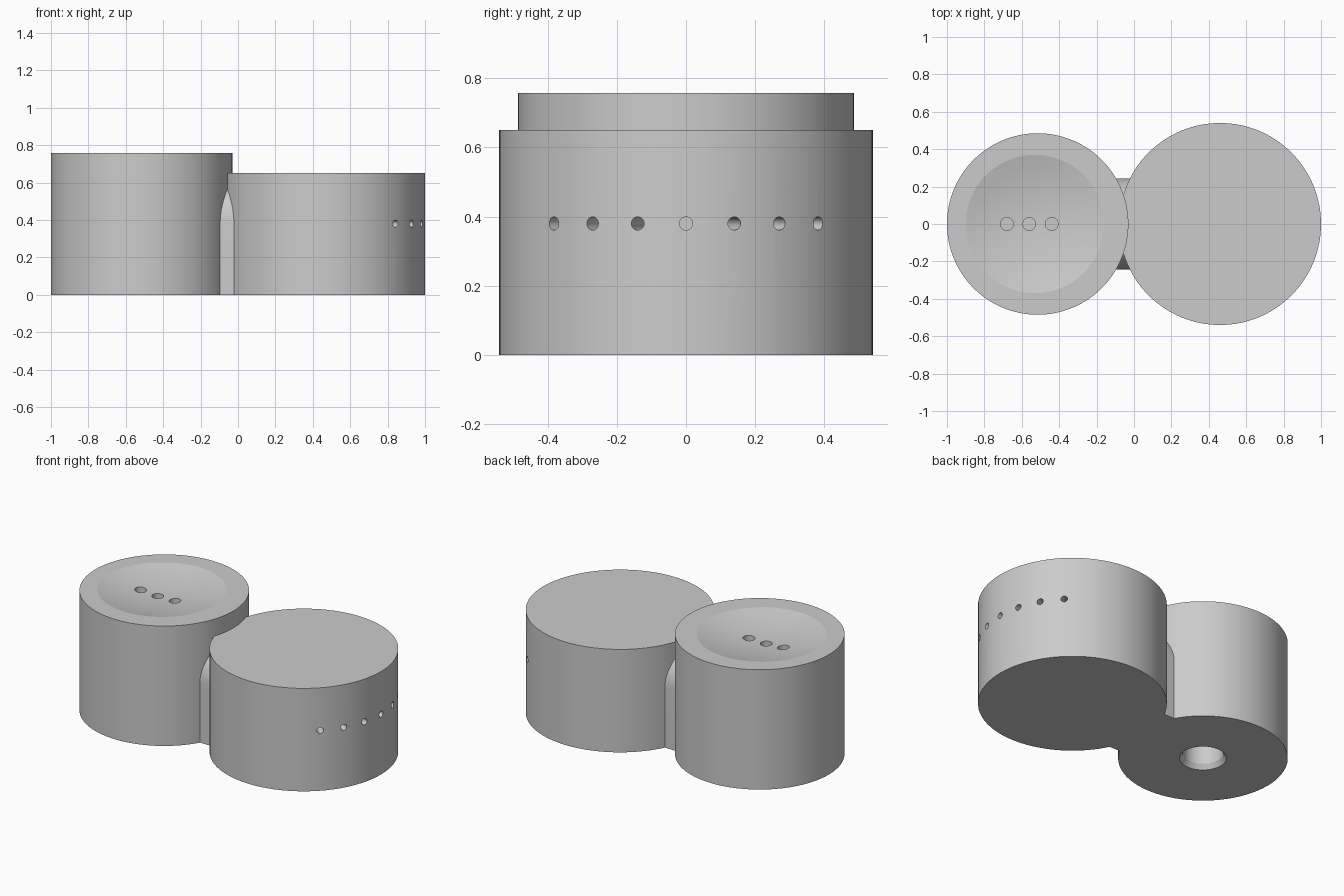
import bpy
import bmesh
import math
from mathutils import Matrix, Vector

start = bpy.data.objects.get("Cube")
if start:
    bpy.data.objects.remove(start, do_unlink=True)

grey = bpy.data.materials.new("plain grey")
grey.use_nodes = True
colour = (0.6, 0.6, 0.6, 1)
grey.diffuse_color = colour
grey.node_tree.nodes["Principled BSDF"].inputs["Base Color"].default_value = colour

TALL_X, TALL_R, TALL_H = -0.515, 0.485, 0.757
LOW_X, LOW_R, LOW_H = 0.46, 0.54, 0.65
HOLE_Z = 0.38


def add_object(name, bm):
    bmesh.ops.recalc_face_normals(bm, faces=bm.faces)
    mesh = bpy.data.meshes.new(name)
    bm.to_mesh(mesh)
    bm.free()
    mesh.materials.append(grey)
    obj = bpy.data.objects.new(name, mesh)
    bpy.context.collection.objects.link(obj)
    return obj


def cylinder(name, radius, length, matrix, segments=48, top_radius=None):
    bm = bmesh.new()
    bmesh.ops.create_cone(
        bm, cap_ends=True, segments=segments, radius1=radius,
        radius2=radius if top_radius is None else top_radius,
        depth=length, matrix=matrix)
    return add_object(name, bm)


def lathe(name, profile, x):
    # Spin a profile that starts and ends on the vertical axis
    bm = bmesh.new()
    verts = [bm.verts.new((x + r, 0, z)) for r, z in profile]
    edges = [bm.edges.new(pair) for pair in zip(verts, verts[1:])]
    bmesh.ops.spin(bm, geom=verts + edges, cent=(x, 0, 0), axis=(0, 0, 1),
                   angle=math.tau, steps=48)
    bmesh.ops.remove_doubles(bm, verts=bm.verts, dist=0.0001)
    return add_object(name, bm)


def cut(obj, cutters):
    for cutter in cutters:
        cutter.hide_render = True
        mod = obj.modifiers.new("cut", "BOOLEAN")
        mod.operation = "DIFFERENCE"
        mod.solver = "EXACT"
        mod.object = cutter
    graph = bpy.context.evaluated_depsgraph_get()
    mesh = bpy.data.meshes.new_from_object(obj.evaluated_get(graph))
    obj.modifiers.clear()
    obj.data = mesh
    for cutter in cutters:
        bpy.data.objects.remove(cutter, do_unlink=True)


# Tall drum with a shallow dish, three top holes and a bottom socket
tall_drum = cylinder("tall_drum", TALL_R, TALL_H,
                     Matrix.Translation((TALL_X, 0, TALL_H / 2)), 128)
dish_r, dish_depth, rings = 0.37, 0.05, 6
dish_profile = [(dish_r * i / rings,
                 TALL_H - dish_depth * (1 - (i / rings) ** 2))
                for i in range(rings + 1)]
dish_profile += [(dish_r, TALL_H + 0.1), (0, TALL_H + 0.1)]
cutters = [lathe("dish_cutter", dish_profile, TALL_X - 0.015)]
for x in (-0.68, -0.56, -0.44):
    cutters.append(cylinder("top_hole_cutter", 0.034, 0.3,
                            Matrix.Translation((x, 0, TALL_H))))
socket_profile = [(0, -0.05), (0.134, -0.05), (0.134, 0),
                  (0.115, 0.03), (0.115, 0.2), (0, 0.2)]
cutters.append(lathe("socket_cutter", socket_profile, TALL_X))
cut(tall_drum, cutters)

# Low drum with an arc of seven small side holes
low_drum = cylinder("low_drum", LOW_R, LOW_H,
                    Matrix.Translation((LOW_X, 0, LOW_H / 2)), 128)
cutters = []
for i in range(-3, 4):
    matrix = (Matrix.Translation((LOW_X, 0, HOLE_Z))
              @ Matrix.Rotation(math.radians(15 * i), 4, "Z")
              @ Matrix.Translation((LOW_R, 0, 0))
              @ Matrix.Rotation(math.pi / 2, 4, "Y"))
    cutters.append(cylinder("side_hole_cutter", 0.019, 0.4, matrix))
cut(low_drum, cutters)

# Round-topped bridge between the drums
bm = bmesh.new()
half = 0.243
outline = [(-half, 0), (half, 0)]
outline += [(half * math.cos(math.pi * i / 32),
             HOLE_Z + half * math.sin(math.pi * i / 32)) for i in range(33)]
face = bm.faces.new([bm.verts.new((-0.2, y, z)) for y, z in outline])
extruded = bmesh.ops.extrude_face_region(bm, geom=[face])["geom"]
bmesh.ops.translate(bm, vec=Vector((0.3, 0, 0)),
                    verts=[v for v in extruded if isinstance(v, bmesh.types.BMVert)])
bridge = add_object("bridge", bm)

# Smooth round walls, keep rims sharp
bpy.ops.object.select_all(action="DESELECT")
for obj in (tall_drum, low_drum, bridge):
    obj.select_set(True)
bpy.context.view_layer.objects.active = tall_drum
bpy.ops.object.shade_smooth_by_angle(angle=math.radians(12))
